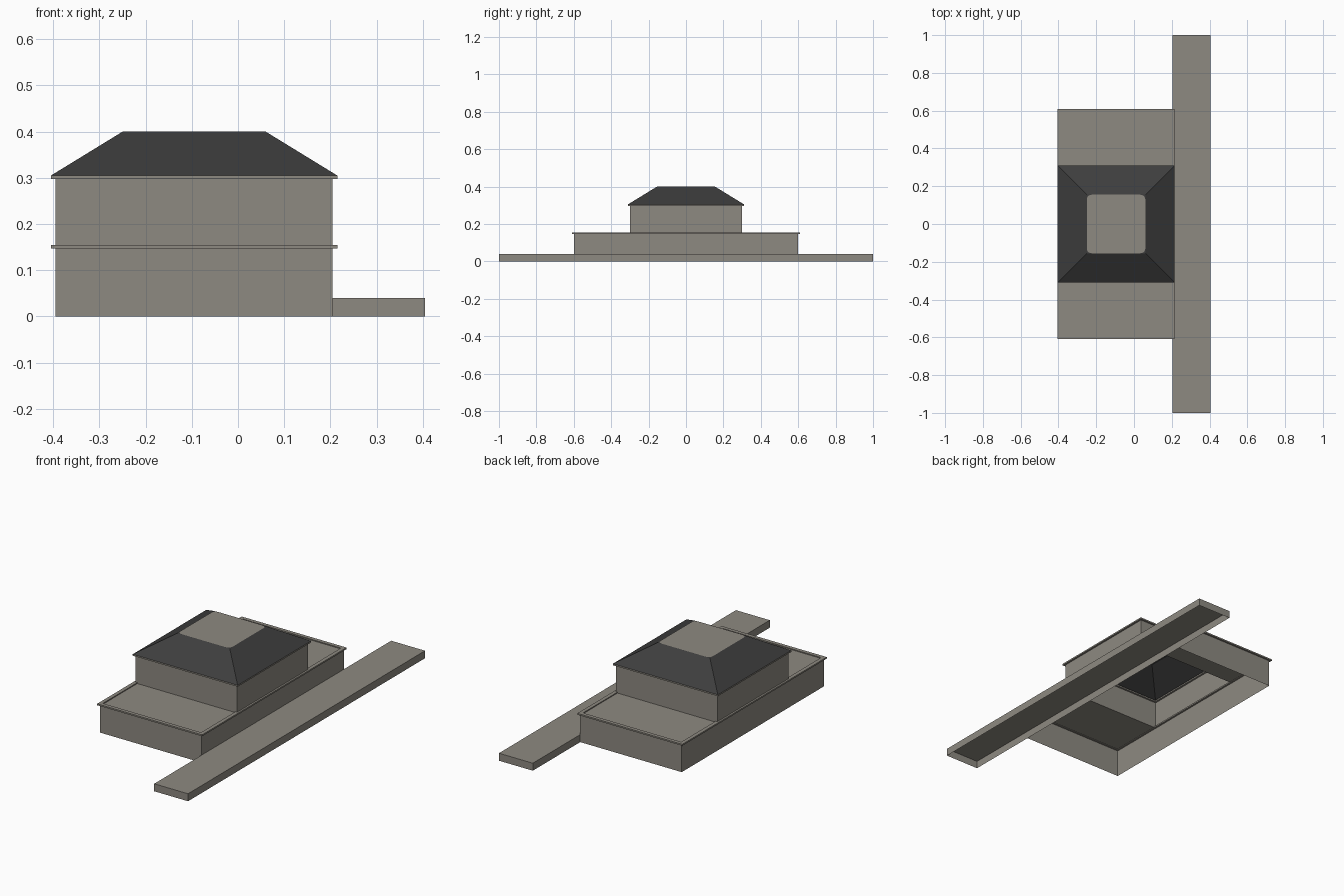
import bpy

if "Cube" in bpy.data.objects:
    bpy.data.objects.remove(bpy.data.objects["Cube"])


def material(name, rgb):
    m = bpy.data.materials.new(name)
    m.diffuse_color = (*rgb, 1)
    m.use_nodes = True
    m.node_tree.nodes["Principled BSDF"].inputs["Base Color"].default_value = m.diffuse_color
    return m


STONE = material("warm grey stone", (0.27, 0.253, 0.22))
SLATE = material("dark slate", (0.047, 0.047, 0.047))


def loft(name, sections, mat, cap=False):
    """Join rectangles (x0, x1, y0, y1, z) into a shell, optionally closing the last one."""
    verts, faces = [], []
    for x0, x1, y0, y1, z in sections:
        verts += [(x0, y0, z), (x1, y0, z), (x1, y1, z), (x0, y1, z)]
    for s in range(len(sections) - 1):
        a, b = 4 * s, 4 * s + 4
        for i in range(4):
            j = (i + 1) % 4
            faces.append((a + i, a + j, b + j, b + i))
    if cap:
        n = len(verts)
        faces.append((n - 4, n - 3, n - 2, n - 1))
    me = bpy.data.meshes.new(name)
    me.from_pydata(verts, [], faces)
    me.materials.append(mat)
    ob = bpy.data.objects.new(name, me)
    bpy.context.collection.objects.link(ob)
    return ob


X0, X1 = -0.395, 0.205   # wall faces of both storeys


def walls(name, half, z0, z1):
    loft(name, [(X0, X1, -half, half, z0), (X0, X1, -half, half, z1)], STONE)


def trim(name, half, z0, z1, t=0.01):
    o = (X0 - t, X1 + t, -half - t, half + t)
    i = (X0 + t, X1 - t, -half + t, half - t)
    loft(name, [(*o, z0), (*o, z1), (*i, z1), (*i, z0), (*o, z0)], STONE)


# Low platform, hollow underneath
P = (0.205, 0.405, -1, 1)
loft("platform", [(*P, 0), (*P, 0.04)], STONE, cap=True)

# Two storeys, open inside, each with a raised rim
walls("lower_walls", 0.6, 0, 0.15)
walls("upper_walls", 0.3, 0.15, 0.30)
trim("lower_rim", 0.6, 0.147, 0.155)
trim("upper_rim", 0.3, 0.297, 0.305)

# Flat roofs over the side wings
for side, y0, y1 in (("front", -0.6, -0.3), ("back", 0.3, 0.6)):
    loft(side + "_wing_roof", [(X0, X1, y0, y1, 0.15)], STONE, cap=True)

# Truncated hip roof
loft("hip_roof", [(-0.405, 0.215, -0.31, 0.31, 0.305),
                  (-0.25, 0.06, -0.155, 0.155, 0.4)], SLATE, cap=True)

# Flat deck with rounded corners on top of the roof
deck = loft("roof_deck", [(-0.25, 0.06, -0.155, 0.155, 0.401)], STONE, cap=True)
bev = deck.modifiers.new("round_corners", 'BEVEL')
bev.affect = 'VERTICES'
bev.width = 0.025
bev.segments = 3
